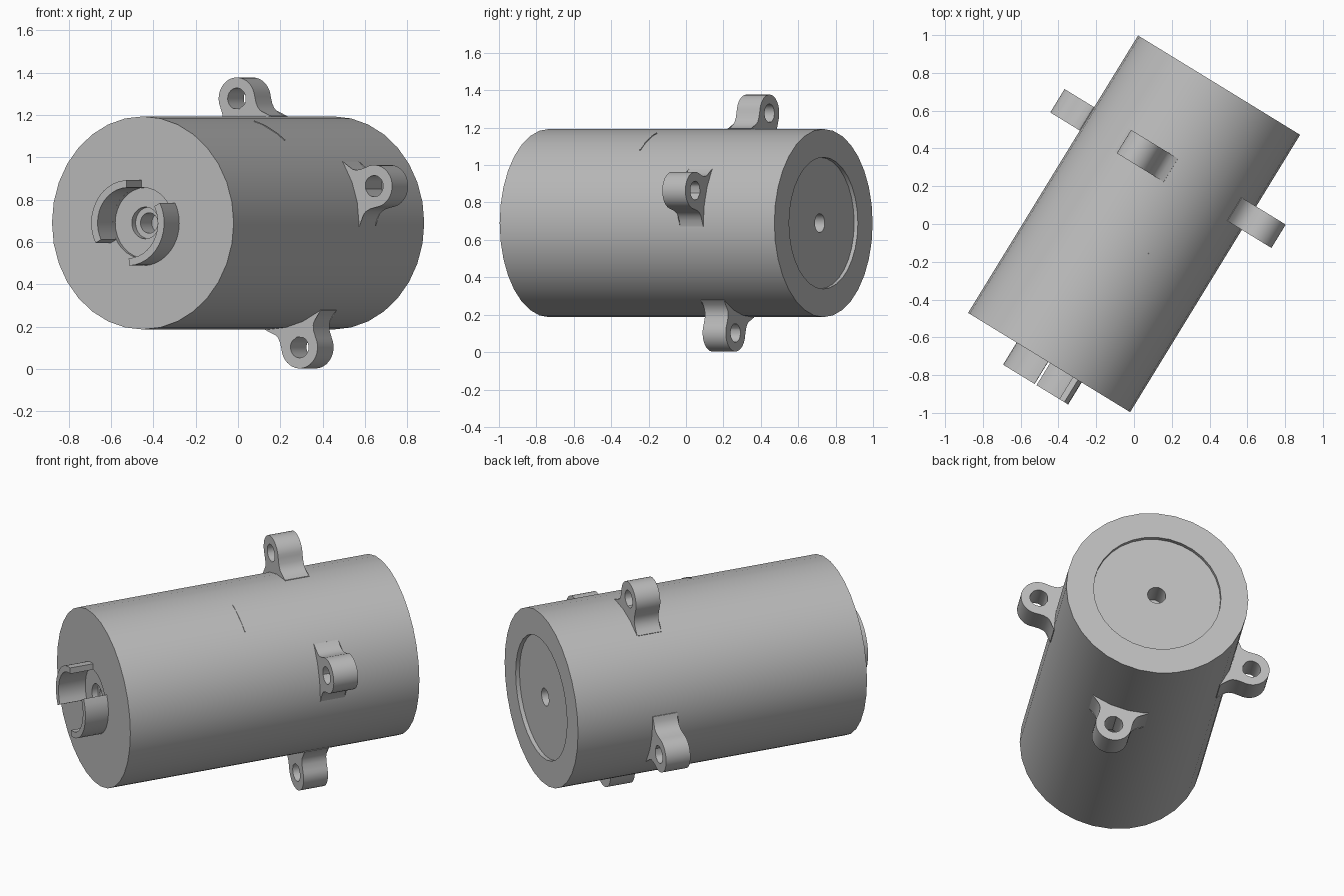
import bpy, bmesh
from math import sin, cos, radians
from mathutils import Matrix

cube = bpy.data.objects.get("Cube")
if cube:
    bpy.data.objects.remove(cube)

grey = bpy.data.materials.new("light_grey")
grey.use_nodes = True
grey.diffuse_color = (0.5, 0.5, 0.5, 1)
grey.node_tree.nodes["Principled BSDF"].inputs["Base Color"].default_value = (0.5, 0.5, 0.5, 1)

# The barrel axis is local y, turned in plan and lifted above the ground
PLACE = Matrix.Translation((0, 0, 0.69)) @ Matrix.Rotation(radians(-31.5), 4, "Z")
FRONT, BACK = -0.86, 0.862


def finish(bm, name, turn=0):
    bmesh.ops.recalc_face_normals(bm, faces=bm.faces)
    mesh = bpy.data.meshes.new(name)
    bm.to_mesh(mesh)
    bm.free()
    obj = bpy.data.objects.new(name, mesh)
    bpy.context.collection.objects.link(obj)
    mesh.materials.append(grey)
    obj.matrix_world = PLACE @ Matrix.Rotation(radians(-turn), 4, "Y")
    bpy.ops.object.select_all(action="DESELECT")
    obj.select_set(True)
    bpy.context.view_layer.objects.active = obj
    bpy.ops.object.shade_smooth_by_angle(angle=radians(32))
    return obj


def ring(radius, angles, cx=0):
    return [(cx + radius * cos(radians(a)), radius * sin(radians(a))) for a in angles]


def span(a, b, steps):
    return [a + (b - a) * i / steps for i in range(steps + 1)]


def band(name, outer, inner, y0, y1, closed, turn=0):
    """Solid between two matching outlines in the xz plane, running along y."""
    bm = bmesh.new()
    rows = [[bm.verts.new((x, y, z)) for x, z in pts]
            for pts, y in ((outer, y0), (outer, y1), (inner, y1), (inner, y0))]
    n = len(outer)
    for r in range(4):
        a, b = rows[r], rows[(r + 1) % 4]
        for i in range(n if closed else n - 1):
            j = (i + 1) % n
            bm.faces.new((a[i], a[j], b[j], b[i]))
    if not closed:
        bm.faces.new([row[0] for row in rows])
        bm.faces.new([row[-1] for row in rows])
    return finish(bm, name, turn)


# Barrel: lathed with a stepped socket in front and a recessed back plate
profile = [(0, FRONT + 0.16), (0.048, FRONT + 0.16), (0.048, FRONT + 0.057),
           (0.075, FRONT + 0.057), (0.075, FRONT + 0.023), (0.167, FRONT + 0.023),
           (0.167, FRONT), (0.503, FRONT), (0.503, BACK), (0.352, BACK),
           (0.352, BACK - 0.023), (0.05, BACK - 0.023), (0.05, BACK - 0.16), (0, BACK - 0.16)]
bm = bmesh.new()
verts = [bm.verts.new((r, y, 0)) for r, y in profile]
edges = [bm.edges.new(pair) for pair in zip(verts, verts[1:])]
bmesh.ops.spin(bm, geom=verts + edges, cent=(0, 0, 0), axis=(0, 1, 0),
               angle=radians(360), steps=32, use_duplicate=False)
bmesh.ops.remove_doubles(bm, verts=bm.verts, dist=0.0005)
finish(bm, "barrel")

# Two curved jaws of the front coupling
for side, start in (("right", 92), ("left", -88)):
    angles = span(start, start + 116, 12)
    band("coupling_jaw_" + side, ring(0.202, angles), ring(0.167, angles),
         FRONT - 0.137, FRONT + 0.023, False)

# Mounting lugs: round eye, narrow neck and a flared foot sunk in the barrel
HOLE_X = 0.612
eye = ring(0.1, span(-100, 100, 20), HOLE_X)
flare = [(0.56, 0.097), (0.535, 0.102), (0.513, 0.114), (0.494, 0.133), (0.479, 0.16), (0.42, 0.15)]
outline = eye + flare + [(0.42, 0)] + [(x, -z) for x, z in reversed(flare)]
hole = []
for x, z in outline:
    length = ((x - HOLE_X) ** 2 + z ** 2) ** 0.5
    hole.append((HOLE_X + (x - HOLE_X) * 0.05 / length, z * 0.05 / length))
for i, side in enumerate(("left", "top", "right", "bottom")):
    band("mounting_lug_" + side, outline, hole, 0.272, 0.417, True, 16.5 + 90 * i)

# Faint raised seam on the barrel
arc = span(51, 73, 8)
band("barrel_seam", ring(0.505, arc), ring(0.49, arc), -0.097, -0.091, False)
